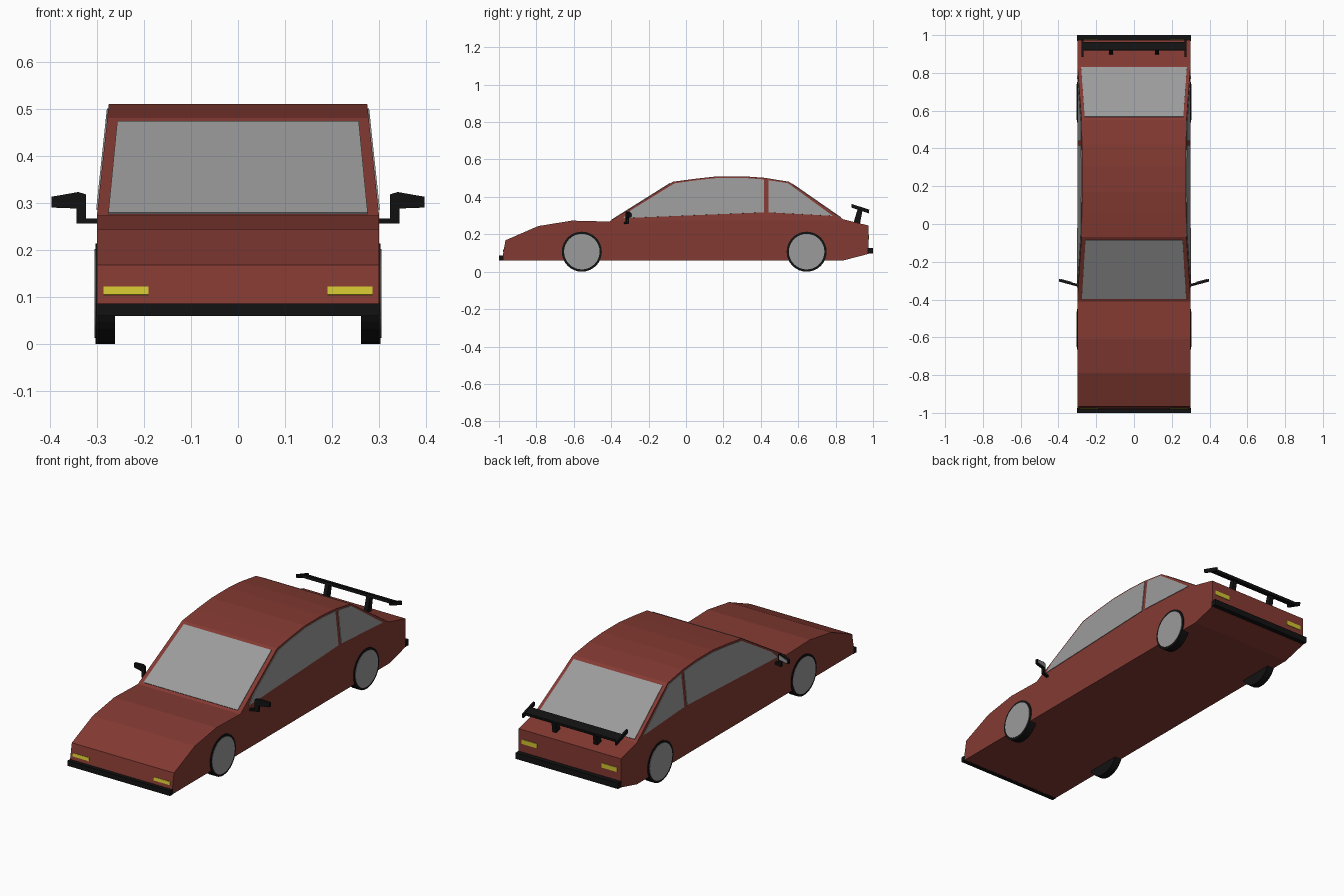
import bpy, bmesh, math
from mathutils import Vector

if "Cube" in bpy.data.objects:
    bpy.data.objects.remove(bpy.data.objects["Cube"])


def material(name, rgb):
    m = bpy.data.materials.new(name)
    m.diffuse_color = (*rgb, 1)
    m.use_nodes = True
    m.node_tree.nodes["Principled BSDF"].inputs["Base Color"].default_value = m.diffuse_color
    return m


RED = material("body red", (0.23, 0.042, 0.032))
GREY = material("glass grey", (0.33, 0.33, 0.33))
BLACK = material("trim black", (0.006, 0.006, 0.006))
YELLOW = material("lamp yellow", (0.63, 0.55, 0.03))


def finish(bm, name, mat):
    bmesh.ops.recalc_face_normals(bm, faces=bm.faces)
    me = bpy.data.meshes.new(name)
    bm.to_mesh(me)
    bm.free()
    ob = bpy.data.objects.new(name, me)
    me.materials.append(mat)
    bpy.context.collection.objects.link(ob)
    return ob


def prism(name, pts, vec, mat):
    """Extrude a 3D polygon along a vector."""
    bm = bmesh.new()
    f = bm.faces.new([bm.verts.new(p) for p in pts])
    res = bmesh.ops.extrude_face_region(bm, geom=[f])
    moved = [v for v in res["geom"] if isinstance(v, bmesh.types.BMVert)]
    bmesh.ops.translate(bm, verts=moved, vec=Vector(vec))
    if f.is_valid and len(bm.faces) < len(pts) + 2:
        bm.faces.new([v for v in f.verts])
    return finish(bm, name, mat)


def box(name, x0, x1, y0, y1, z0, z1, mat):
    return prism(name, [(x0, y0, z0), (x1, y0, z0), (x1, y1, z0), (x0, y1, z0)],
                 (0, 0, z1 - z0), mat)


def plate(name, pts, mat):
    """Thin panel centred on the surface it sits on."""
    bm = bmesh.new()
    bm.faces.new([bm.verts.new(p) for p in pts])
    ob = finish(bm, name, mat)
    mod = ob.modifiers.new("thickness", "SOLIDIFY")
    mod.thickness, mod.offset = 0.006, 0
    return ob


def side_x(z):
    return 0.30 - 0.025 * max(0, z - 0.275) / 0.235


# Body: side profile extruded, cut at the shoulder, cabin tapered inward
profile = [(-0.98, 0.06), (-0.98, 0.085), (-0.965, 0.168), (-0.79, 0.244),
           (-0.61, 0.273), (-0.41, 0.268), (-0.07, 0.481), (0.05, 0.497),
           (0.17, 0.51), (0.31, 0.51), (0.42, 0.502), (0.55, 0.481),
           (0.84, 0.28), (0.975, 0.247), (0.975, 0.095), (0.84, 0.06)]
body = prism("car_body", [(-0.30, y, z) for y, z in profile], (0.60, 0, 0), RED)
bm = bmesh.new()
bm.from_mesh(body.data)
bmesh.ops.bisect_plane(bm, geom=bm.verts[:] + bm.edges[:] + bm.faces[:],
                       plane_co=(0, 0, 0.275), plane_no=(0, 0, 1))
for v in bm.verts:
    v.co.x = math.copysign(side_x(v.co.z), v.co.x)
bm.to_mesh(body.data)
bm.free()


# Windscreen and rear window lie on the sloping panels
def sloped_window(name, a, b, t0, t1, w0, w1):
    p0, p1 = [(a[0] + (b[0] - a[0]) * t, a[1] + (b[1] - a[1]) * t) for t in (t0, t1)]
    plate(name, [(-w0, *p0), (w0, *p0), (w1, *p1), (-w1, *p1)], GREY)


sloped_window("windscreen", (-0.41, 0.268), (-0.07, 0.481), 0.04, 0.955, 0.276, 0.257)
sloped_window("rear_window", (0.84, 0.28), (0.55, 0.481), 0.04, 0.94, 0.280, 0.261)

front_glass = [(-0.335, 0.286), (-0.295, 0.328), (-0.062, 0.472), (0.05, 0.488),
               (0.17, 0.501), (0.31, 0.501), (0.417, 0.493), (0.417, 0.317)]
rear_glass = [(0.44, 0.317), (0.44, 0.489), (0.545, 0.473), (0.785, 0.298)]
mirror_shape = [(0.295, 0.256), (0.344, 0.256), (0.344, 0.288), (0.397, 0.290),
                (0.397, 0.313), (0.34, 0.323), (0.323, 0.318), (0.323, 0.267),
                (0.295, 0.267)]


def sweep(x):
    return -0.331 + 0.27 * (x - 0.30)


for s, side in ((-1, "left"), (1, "right")):
    # Side glass
    for part, pts in (("front", front_glass), ("rear", rear_glass)):
        plate(f"{side}_{part}_side_window",
              [(s * side_x(z), y, z) for y, z in pts], GREY)

    # Door mirror with glass facing back
    prism(side + "_mirror", [(s * x, sweep(x), z) for x, z in mirror_shape],
          (0, 0.014, 0), BLACK)
    plate(side + "_mirror_glass",
          [(s * x, sweep(x) + 0.014, z) for x, z in
           ((0.332, 0.294), (0.390, 0.294), (0.390, 0.309), (0.332, 0.317))], GREY)

    # Wheels: black tyre with grey disc
    for y, end in ((-0.557, "front"), (0.645, "rear")):
        for part, r, x0, x1, mat in (("tyre", 0.107, 0.262, 0.303, BLACK),
                                     ("wheel_disc", 0.095, 0.27, 0.305, GREY)):
            ring = [(s * x0, y + r * math.cos(i * math.tau / 32),
                     0.107 + r * math.sin(i * math.tau / 32)) for i in range(32)]
            prism(f"{side}_{end}_{part}", ring, (s * (x1 - x0), 0, 0), mat)

    # Lamps
    plate(side + "_headlamp",
          [(s * x, -0.98 + (z - 0.085) * 0.18, z) for x, z in
           ((0.19, 0.104), (0.286, 0.104), (0.286, 0.121), (0.19, 0.121))], YELLOW)
    plate(side + "_tail_lamp",
          [(s * x, 0.975, z) for x, z in
           ((0.19, 0.172), (0.28, 0.172), (0.28, 0.196), (0.19, 0.196))], YELLOW)

    # Spoiler end plate and strut
    prism(side + "_spoiler_end",
          [(s * 0.268, y, z) for y, z in
           ((0.885, 0.343), (0.978, 0.312), (0.98, 0.332), (0.885, 0.362))],
          (s * 0.01, 0, 0), BLACK)
    prism(side + "_spoiler_strut",
          [(s * 0.11, y, z) for y, z in
           ((0.895, 0.26), (0.93, 0.255), (0.945, 0.335), (0.92, 0.342))],
          (s * 0.022, 0, 0), BLACK)

# Spoiler blade
prism("spoiler_blade",
      [(-0.27, y, z) for y, z in
       ((0.918, 0.334), (0.962, 0.320), (0.964, 0.334), (0.920, 0.349))],
      (0.54, 0, 0), BLACK)

# Bumpers
box("front_bumper", -0.301, 0.301, -1.0, -0.975, 0.059, 0.086, BLACK)
box("rear_bumper", -0.301, 0.301, 0.97, 1.0, 0.096, 0.128, BLACK)
